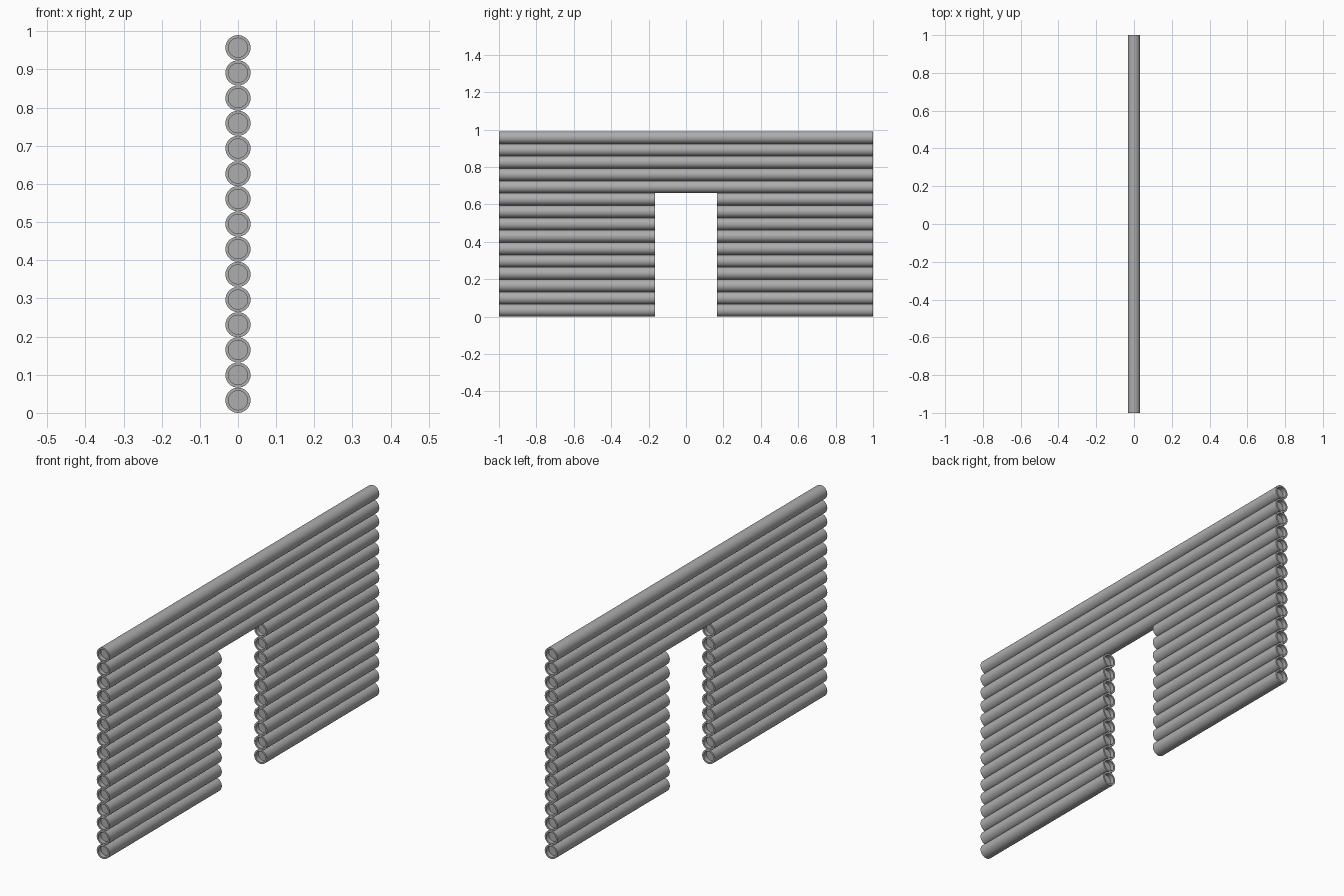
import bpy
import bmesh
import math

if "Cube" in bpy.data.objects:
    bpy.data.objects.remove(bpy.data.objects["Cube"], do_unlink=True)

RADIUS = 0.033
INNER = 0.025      # radius of the recess in each log end
RECESS = 0.02      # depth of the recess
ROWS = 15
DOOR_ROWS = 10     # rows interrupted by the doorway
DOOR_HALF = 0.167
SIDES = 32

grey = bpy.data.materials.new("log_grey")
grey.use_nodes = True
color = (0.42, 0.42, 0.42, 1)
grey.diffuse_color = color
grey.node_tree.nodes["Principled BSDF"].inputs["Base Color"].default_value = color


def add_log(name, y0, y1, z):
    """Round log along y with a shallow recess in both ends."""
    bm = bmesh.new()
    profile = [(INNER, y0 + RECESS), (INNER, y0), (RADIUS, y0),
               (RADIUS, y1), (INNER, y1), (INNER, y1 - RECESS)]
    rings = []
    for r, y in profile:
        ring = []
        for i in range(SIDES):
            a = math.tau * i / SIDES
            ring.append(bm.verts.new((r * math.cos(a), y, r * math.sin(a))))
        rings.append(ring)
    for a, b in zip(rings, rings[1:]):
        for i in range(SIDES):
            j = (i + 1) % SIDES
            bm.faces.new((a[i], a[j], b[j], b[i]))
    bm.faces.new(rings[0])
    bm.faces.new(rings[-1])
    bmesh.ops.recalc_face_normals(bm, faces=bm.faces)
    mesh = bpy.data.meshes.new(name)
    bm.to_mesh(mesh)
    bm.free()
    mesh.materials.append(grey)
    obj = bpy.data.objects.new(name, mesh)
    obj.location.z = z
    bpy.context.collection.objects.link(obj)
    return obj


# Stack of logs, split on either side of the doorway
logs = []
for row in range(ROWS):
    z = RADIUS * (2 * row + 1)
    if row < DOOR_ROWS:
        logs.append(add_log(f"front_log_{row + 1}", -1, -DOOR_HALF, z))
        logs.append(add_log(f"back_log_{row + 1}", DOOR_HALF, 1, z))
    else:
        logs.append(add_log(f"lintel_log_{row + 1}", -1, 1, z))

# Smooth sides with crisp rims
bpy.ops.object.select_all(action="DESELECT")
for log in logs:
    log.select_set(True)
bpy.context.view_layer.objects.active = logs[0]
bpy.ops.object.shade_smooth_by_angle(angle=math.radians(35))
